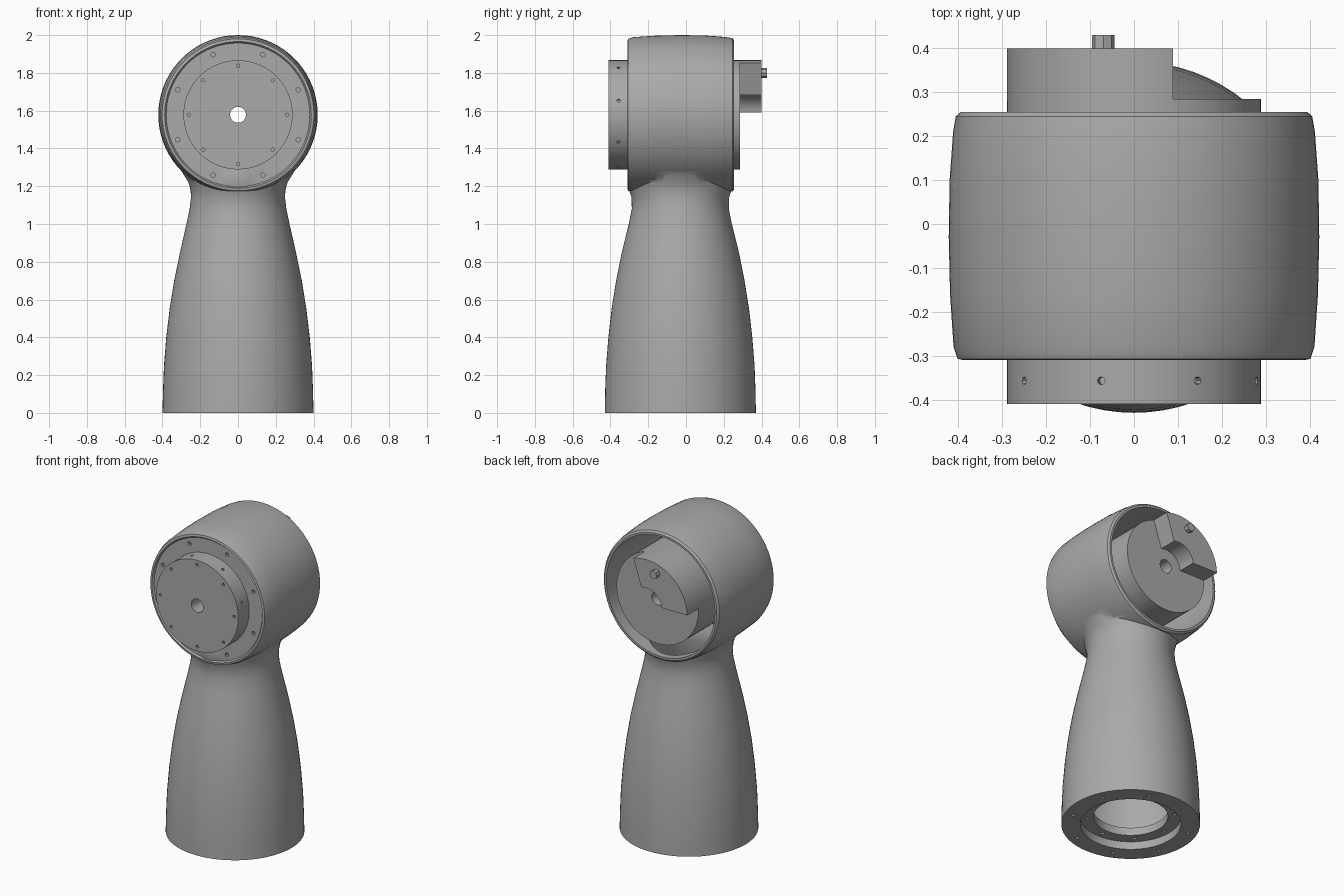
import bpy, bmesh
from math import sin, cos, pi, radians
from mathutils import Matrix, Vector

if "Cube" in bpy.data.objects:
    bpy.data.objects.remove(bpy.data.objects["Cube"], do_unlink=True)

HUB = 1.578      # height of the joint axis
BASE_Y = -0.03   # arm centre line

grey = bpy.data.materials.new("mid grey")
grey.use_nodes = True
grey.diffuse_color = (0.4, 0.4, 0.4, 1)
grey.node_tree.nodes["Principled BSDF"].inputs["Base Color"].default_value = (0.4, 0.4, 0.4, 1)


def finish(name, bm):
    bmesh.ops.recalc_face_normals(bm, faces=bm.faces)
    mesh = bpy.data.meshes.new(name)
    bm.to_mesh(mesh)
    bm.free()
    mesh.materials.append(grey)
    ob = bpy.data.objects.new(name, mesh)
    bpy.context.collection.objects.link(ob)
    return ob


def loft(name, rings, along_y=False, tube=False, n=72):
    """Skin elliptical rings (position, half width, other half width)."""
    bm = bmesh.new()
    loops = []
    for h, a, b in rings:
        loop = []
        for i in range(n):
            t = 2 * pi * i / n
            u, v = a * cos(t), b * sin(t)
            loop.append(bm.verts.new((u, h, HUB + v) if along_y else (u, BASE_Y + v, h)))
        loops.append(loop)
    pairs = list(zip(loops, loops[1:]))
    if tube:
        pairs.append((loops[-1], loops[0]))
    else:
        bm.faces.new(loops[0])
        bm.faces.new(loops[-1])
    for p, q in pairs:
        for i in range(n):
            j = (i + 1) % n
            bm.faces.new((p[i], p[j], q[j], q[i]))
    return finish(name, bm)


def revolve(name, profile, **kw):
    return loft(name, [(h, r, r) for h, r in profile], along_y=True, **kw)


def drills(name, spots, radius=0.012, depth=0.04):
    """One cutter mesh holding a small drill at each (centre, axis)."""
    bm = bmesh.new()
    for centre, axis in spots:
        turn = Vector(axis).to_track_quat('Z', 'Y').to_matrix().to_4x4()
        bmesh.ops.create_cone(bm, cap_ends=True, segments=8, radius1=radius, radius2=radius,
                              depth=depth, matrix=Matrix.Translation(centre) @ turn)
    return finish(name, bm)


def boolean(target, tool, operation):
    mod = target.modifiers.new(operation, 'BOOLEAN')
    mod.operation, mod.object, mod.solver = operation, tool, 'EXACT'
    bpy.context.view_layer.objects.active = target
    bpy.ops.object.modifier_apply(modifier=mod.name)
    bpy.data.objects.remove(tool, do_unlink=True)


def smooth(ob, angle=35):
    bpy.ops.object.select_all(action='DESELECT')
    ob.select_set(True)
    bpy.context.view_layer.objects.active = ob
    bpy.ops.object.shade_smooth_by_angle(angle=radians(angle))


def around(count, start):
    return [radians(start + 360 * i / count) for i in range(count)]


# Arm housing: barrel head joined to a flared round arm
housing = revolve("arm_housing", [
    (-0.30, 0.38), (-0.31, 0.388), (-0.307, 0.402), (-0.28, 0.411), (-0.16, 0.419), (-0.03, 0.422),
    (0.1, 0.42), (0.21, 0.412), (0.245, 0.406), (0.255, 0.395)])
arm = [(0, .4, .4), (.12, .397, .398), (.25, .392, .393), (.4, .38, .381), (.55, .362, .364),
       (.7, .338, .34), (.85, .307, .31), (1, .273, .273), (1.08, .256, .257), (1.14, .249, .258),
       (1.18, .251, .272), (1.22, .262, .28), (1.26, .287, .28), (1.32, .32, .27)]
boolean(housing, loft("arm_outer", arm), 'UNION')

# Hollow head, open at the back, with a seat for the drive unit
boolean(housing, revolve("head_cavity", [
    (-0.4, 0.28), (-0.275, 0.28), (-0.275, 0.375), (-0.03, 0.392), (0.22, 0.383), (0.3, 0.38)]), 'DIFFERENCE')

# Hollow arm with a stepped mounting flange at the base
bore = [(-.05, .29, .29), (.05, .29, .29), (.05, .215, .215), (.1, .215, .215)]
bore += [(z + (.1 if z == 0 else 0), a - .035, b - .035) for z, a, b in arm if not 0 < z < .2]
boolean(housing, loft("arm_cavity", bore), 'DIFFERENCE')

# Bolt holes in the head face, the flange and its inner ledge
spots = [((.345 * cos(t), -.30, HUB + .345 * sin(t)), (0, 1, 0)) for t in around(8, 22.5)]
spots += [((.345 * cos(t), BASE_Y + .345 * sin(t), 0), (0, 0, 1)) for t in around(8, 22.5)]
spots += [((.252 * cos(t), BASE_Y + .252 * sin(t), .05), (0, 0, 1)) for t in around(8, 0)]
boolean(housing, drills("housing_drills", spots), 'DIFFERENCE')
smooth(housing)

# Drive unit: a bored cylinder through the head
drive = revolve("drive_unit", [(-0.41, 0.042), (-0.41, 0.289), (0.285, 0.289), (0.285, 0.042)], tube=True)
spots = [((.26 * cos(t), -.41, HUB + .26 * sin(t)), (0, 1, 0)) for t in around(8, 0)]
spots += [((.289 * cos(t), -.357, HUB + .289 * sin(t)), (cos(t), 0, sin(t))) for t in around(8, 15)]
boolean(drive, drills("drive_drills", spots, 0.009), 'DIFFERENCE')
smooth(drive)

# Connector block: a sector with a notch around the bore
outline = [(.289 * cos(radians(a)), .289 * sin(radians(a))) for a in range(72, 178, 3)]
outline += [(-.289, .012)]
outline += [(.11 * cos(radians(a)), .11 * sin(radians(a))) for a in range(174, 71, -6)]
bm = bmesh.new()
face = bm.faces.new([bm.verts.new((x, .28, HUB + z)) for x, z in outline])
side = bmesh.ops.extrude_face_region(bm, geom=[face])["geom"]
bmesh.ops.translate(bm, vec=(0, .12, 0), verts=[g for g in side if isinstance(g, bmesh.types.BMVert)])
smooth(finish("connector_block", bm))

# Locating pin on the block
pin = drills("locating_pin", [((-.07, .41, 1.8), (0, 1, 0))], 0.026, 0.04)
